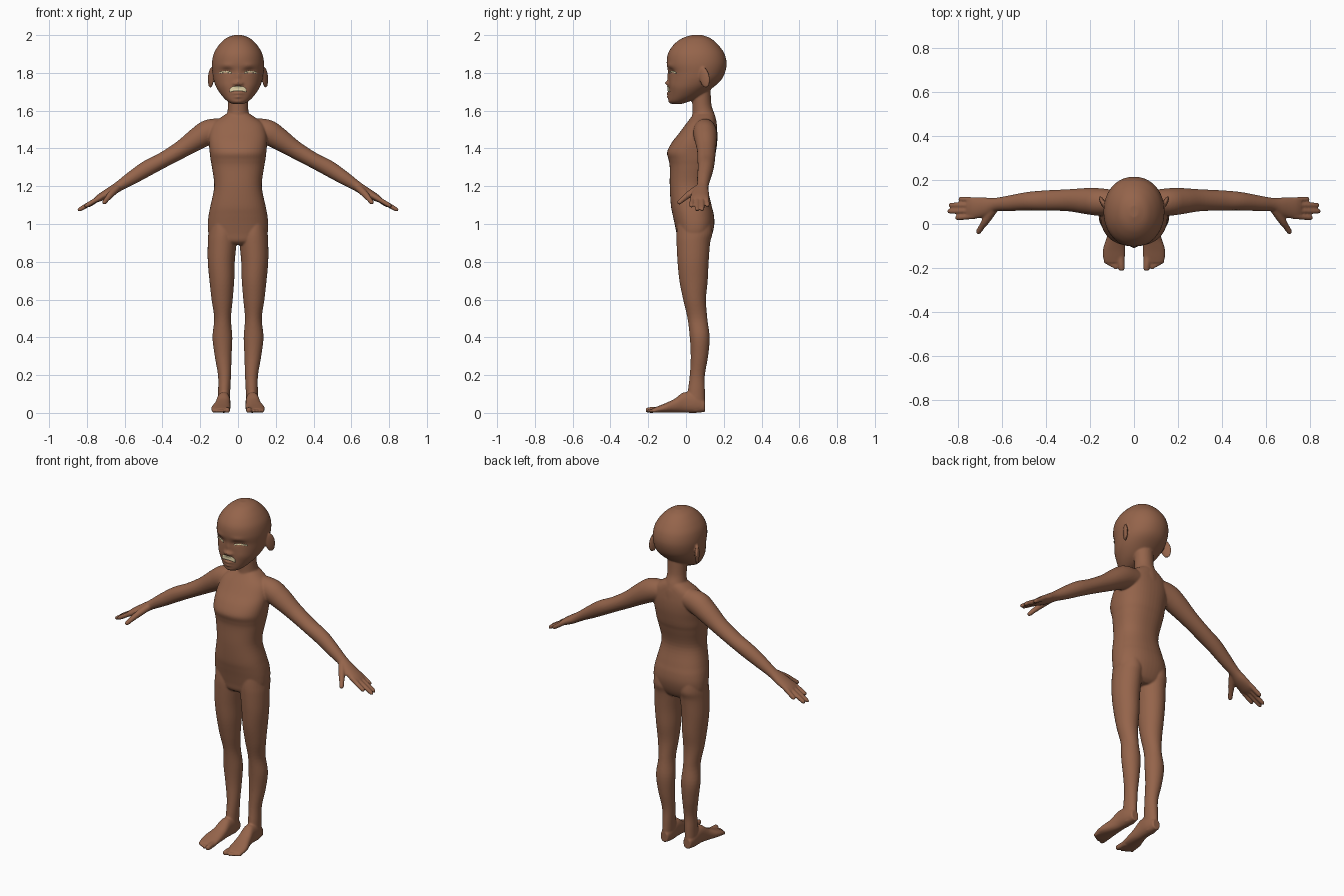
import bpy, bmesh, math
from mathutils import Vector, Matrix

if "Cube" in bpy.data.objects:
    bpy.data.objects.remove(bpy.data.objects["Cube"])

X, Y, Z = Vector((1, 0, 0)), Vector((0, 1, 0)), Vector((0, 0, 1))


def material(name, rgb):
    m = bpy.data.materials.new(name)
    m.diffuse_color = (*rgb, 1)
    m.use_nodes = True
    m.node_tree.nodes["Principled BSDF"].inputs["Base Color"].default_value = m.diffuse_color
    return m


SKIN = material("brown skin", (0.30, 0.128, 0.07))
CREAM = material("cream", (0.80, 0.70, 0.42))


def spline(rows, sub):
    """Catmull-Rom interpolation of number tuples."""
    out = []
    for i in range(len(rows) - 1):
        p0, p1 = rows[max(i - 1, 0)], rows[i]
        p2, p3 = rows[i + 1], rows[min(i + 2, len(rows) - 1)]
        for k in range(sub):
            t = k / sub
            out.append([0.5 * (2 * b + (c - a) * t + (2 * a - 5 * b + 4 * c - d) * t * t
                               + (3 * b - a - 3 * c + d) * t ** 3)
                        for a, b, c, d in zip(p0, p1, p2, p3)])
    return out + [list(rows[-1])]


def loft(bm, rows, ref, axis=None, n=32, sub=5, p=2.0, mirror=1):
    """Skin rings (x, y, z, half size across, half size along ref)."""
    rows = spline(rows, sub)
    loops = []
    for i, r in enumerate(rows):
        c = Vector(r[:3])
        t = axis or (Vector(rows[min(i + 1, len(rows) - 1)][:3])
                     - Vector(rows[max(i - 1, 0)][:3])).normalized()
        v = (ref - t * ref.dot(t)).normalized()
        u = v.cross(t)
        loop = []
        for k in range(n):
            a = 2 * math.pi * k / n
            ca, sa = math.cos(a), math.sin(a)
            q = (c + u * max(r[3], .002) * math.copysign(abs(ca) ** (2 / p), ca)
                 + v * max(r[4], .002) * math.copysign(abs(sa) ** (2 / p), sa))
            loop.append(bm.verts.new((q.x * mirror, q.y, max(q.z, 0))))
        loops.append(loop)
    for l0, l1 in zip(loops, loops[1:]):
        for k in range(n):
            bm.faces.new((l0[k], l0[(k + 1) % n], l1[(k + 1) % n], l1[k]))
    bm.faces.new(loops[0])
    bm.faces.new(loops[-1])
    return [v for l in loops for v in l]


def upright(rows):
    """(z, x min, x max, y front, y back) to ring tuples."""
    return [((a + b) / 2, (f + k) / 2, z, (b - a) / 2, (k - f) / 2) for z, a, b, f, k in rows]


def centred(rows):
    return upright([(z, -w, w, f, k) for z, w, f, k in rows])


def digit(bm, start, end, r, ref, s):
    """Finger or toe with a rounded tip."""
    a, b = Vector(start), Vector(end)
    rows = [(*a.lerp(b, t), r * k, r * k)
            for t, k in ((0, 1.1), (.35, 1.05), (.7, 1), (.92, .85), (1, .45))]
    loft(bm, rows, ref, n=14, sub=3, mirror=s)


bm = bmesh.new()

# Head, with face features pushed in and out as soft bumps
head = loft(bm, centred([
    (1.636, .03, -.078, -.02), (1.65, .056, -.09, .025), (1.68, .086, -.092, .085),
    (1.72, .113, -.092, .14), (1.76, .128, -.092, .184), (1.80, .135, -.093, .206),
    (1.85, .138, -.102, .215), (1.90, .129, -.096, .204), (1.94, .107, -.073, .178),
    (1.97, .08, -.042, .148), (1.988, .055, -.01, .12), (2.0, .02, .03, .085)]),
    Y, Z, n=96, sub=8, p=2.1)
BUMPS = [(0, 1.745, .014, .013, -.019), (0, 1.78, .012, .025, -.008),      # nose
         (.019, 1.742, .009, .009, -.010), (.06, 1.808, .028, .015, .014),  # nostril, socket
         (.062, 1.80, .02, .009, -.007), (.06, 1.84, .03, .012, -.004),     # lid, brow
         (0, 1.692, .026, .007, -.013), (0, 1.673, .021, .007, -.011),      # lips
         (0, 1.648, .024, .01, -.005), (.075, 1.735, .03, .03, -.004)]      # chin, cheek
for v in head:
    if v.co.y < .03:
        x, z = abs(v.co.x), v.co.z
        v.co.y += sum(d * math.exp(-((x - bx) / sx) ** 2 - ((z - bz) / sz) ** 2)
                      for bx, bz, sx, sz, d in BUMPS)

# Neck
loft(bm, centred([(1.50, .09, .02, .165), (1.54, .075, .025, .162), (1.58, .059, .033, .152),
                  (1.63, .053, .033, .135), (1.72, .055, .03, .13)]), Y, Z)

# Torso
loft(bm, centred([
    (.89, .07, -.02, .10), (.91, .13, -.042, .122), (.95, .156, -.05, .14),
    (1.0, .16, -.06, .15), (1.05, .155, -.071, .147), (1.1, .145, -.08, .135),
    (1.2, .126, -.086, .116), (1.3, .138, -.086, .138), (1.34, .145, -.092, .15),
    (1.38, .15, -.10, .158), (1.43, .154, -.076, .165), (1.48, .152, -.037, .166),
    (1.53, .135, .0, .161), (1.565, .09, .027, .155), (1.59, .05, .045, .145)]),
    Y, Z, n=48, p=2.3)

for s in (1, -1):
    # Leg
    loft(bm, upright([
        (1.0, .02, .15, -.045, .135), (.95, .008, .157, -.05, .14), (.9, .008, .16, -.05, .128),
        (.8, .017, .16, -.045, .12), (.7, .02, .151, -.035, .115), (.6, .028, .14, -.015, .106),
        (.5, .037, .126, .008, .113), (.4, .03, .135, .02, .125), (.3, .034, .123, .025, .117),
        (.2, .037, .106, .02, .10), (.12, .041, .105, .01, .10), (.05, .045, .105, 0, .10),
        (.01, .05, .10, .005, .095)]), Y, Z, mirror=s)
    # Foot and toes
    loft(bm, [(.075, .10, .035, .03, .024), (.075, .05, .05, .05, .034), (.077, -.01, .055, .054, .036),
              (.082, -.06, .038, .037, .042), (.09, -.11, .026, .025, .050),
              (.091, -.15, .018, .017, .050), (.09, -.175, .013, .012, .045)], X, -Y, p=2.3, mirror=s)
    digit(bm, (.061, -.14, .017), (.056, -.213, .014), .0155, X, s)
    for k in range(4):
        digit(bm, (.083 + .014 * k, -.14, .014), (.083 + .016 * k, -.207 + .009 * k, .010), .0095, X, s)
    # Arm and palm
    loft(bm, [(.07, .10, 1.505, .055, .052), (.15, .10, 1.488, .066, .062), (.21, .104, 1.455, .060, .060),
              (.30, .108, 1.395, .047, .050), (.40, .107, 1.337, .041, .046),
              (.48, .104, 1.295, .042, .042), (.56, .095, 1.245, .036, .036),
              (.63, .088, 1.20, .027, .031), (.68, .078, 1.168, .025, .044),
              (.73, .072, 1.14, .020, .049), (.757, .072, 1.125, .013, .045)], Y, mirror=s)
    # Fingers
    for y0, tip in ((.036, (.812, .028, 1.092)), (.060, (.848, .058, 1.071)),
                    (.085, (.843, .086, 1.073)), (.108, (.797, .114, 1.094))):
        digit(bm, (.725, y0, 1.143), tip, .0125, Y, s)
    # Thumb
    loft(bm, [(.64, .065, 1.19, .02, .02), (.672, .018, 1.158, .018, .018), (.693, -.013, 1.133, .014, .014),
              (.708, -.036, 1.114, .012, .012), (.712, -.042, 1.108, .006, .006)], Y, n=14, mirror=s)
    # Ear
    m = (Matrix.Translation((.143 * s, .098, 1.775)) @ Matrix.Rotation(-.45 * s, 4, 'Z')
         @ Matrix.Rotation(.2, 4, 'X') @ Matrix.Diagonal((.011, .03, .056, 1)))
    bmesh.ops.create_uvsphere(bm, u_segments=20, v_segments=14, radius=1, matrix=m)

bmesh.ops.recalc_face_normals(bm, faces=bm.faces)


def make(name, bm, mat):
    me = bpy.data.meshes.new(name)
    bm.to_mesh(me)
    bm.free()
    me.materials.append(mat)
    me.polygons.foreach_set("use_smooth", [True] * len(me.polygons))
    ob = bpy.data.objects.new(name, me)
    bpy.context.collection.objects.link(ob)
    return ob


# Fuse all the parts into one smooth skin
body = make("body", bm, SKIN)
rm = body.modifiers.new("fuse", 'REMESH')
rm.mode, rm.voxel_size, rm.use_smooth_shade = 'VOXEL', .005, True
sm = body.modifiers.new("soften", 'SMOOTH')
sm.factor, sm.iterations = .5, 4


def plate(name, x0, x1, low, high, n=16):
    """Thin cream strip laid on the face; low and high give its edges for u in 0..1."""
    b = bmesh.new()
    cols = []
    for i in range(n + 1):
        u = i / n
        lo, hi = low(u), high(u, i)
        cols.append([b.verts.new((x0 + (x1 - x0) * u, -.2, lo + (hi - lo) * j / 4)) for j in range(5)])
    for c, d in zip(cols, cols[1:]):
        for j in range(4):
            b.faces.new((c[j], d[j], d[j + 1], c[j + 1]))
    bmesh.ops.recalc_face_normals(b, faces=b.faces)
    ob = make(name, b, CREAM)
    sw = ob.modifiers.new("lay on face", 'SHRINKWRAP')
    sw.target, sw.wrap_method, sw.wrap_mode = body, 'PROJECT', 'ABOVE_SURFACE'
    sw.use_project_y, sw.use_positive_direction, sw.offset = True, True, .003
    so = ob.modifiers.new("thickness", 'SOLIDIFY')
    so.thickness, so.offset = .003, 0


# Cream band above the lips, and lashes
plate("upper_lip_band", -.042, .042,
      lambda u: 1.704 - .006 * abs(2 * u - 1) ** 2,
      lambda u, i: 1.731 - .016 * abs(2 * u - 1) ** 3)
for s, side in ((1, "left"), (-1, "right")):
    plate(side + "_lashes", .034 * s, .096 * s,
          lambda u: 1.797 + .004 * math.sin(math.pi * u),
          lambda u, i: 1.803 + .004 * math.sin(math.pi * u) + .004 * (i % 2))
